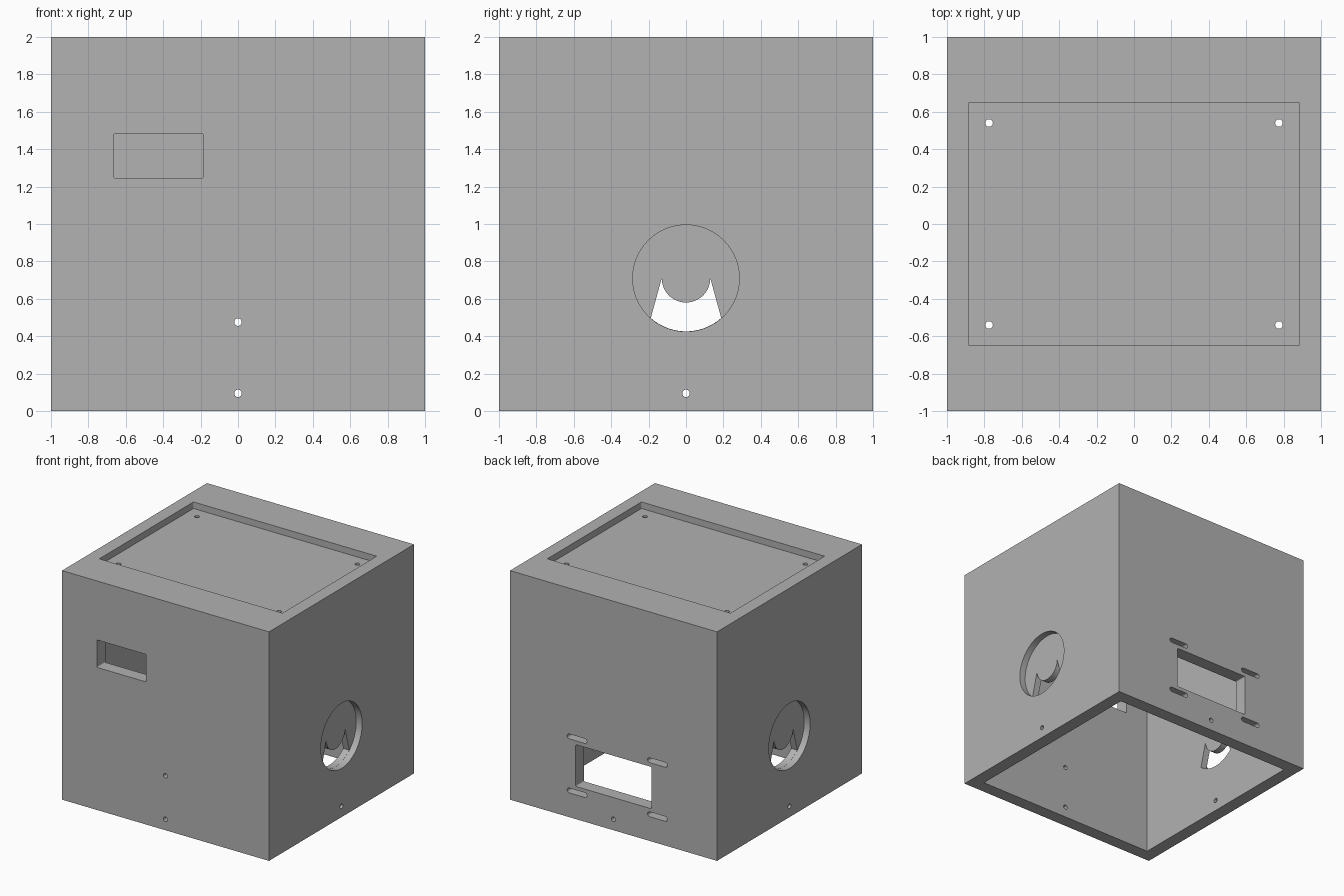
import bpy, bmesh
from math import cos, sin, radians, pi
from mathutils import Vector

cube = bpy.data.objects.get("Cube")
if cube:
    bpy.data.objects.remove(cube, do_unlink=True)

WALL, POCKET, OUT = 0.115, 0.057, 1.1
INNER = 1 - WALL

grey = bpy.data.materials.new("plain_grey")
grey.use_nodes = True
colour = (0.445, 0.445, 0.445, 1)
grey.diffuse_color = colour
grey.node_tree.nodes["Principled BSDF"].inputs["Base Color"].default_value = colour


def arc(cu, cv, r, start, end, n):
    angles = [radians(start + (end - start) * i / n) for i in range(n + 1)]
    return [(cu + r * cos(a), cv + r * sin(a)) for a in angles]


def circle(cu, cv, r, n=32):
    return arc(cu, cv, r, 0, 360, n)[:-1]


def rounded_rect(cu, cv, w, h, r=0.008):
    pts = []
    for k, (su, sv) in enumerate([(1, 1), (-1, 1), (-1, -1), (1, -1)]):
        pts += arc(cu + su * (w / 2 - r), cv + sv * (h / 2 - r), r, 90 * k, 90 * k + 90, 6)
    return pts


def prism(name, axis, profile, a, b):
    """Extrude a flat profile along x, y or z, from a to b."""
    place = {"x": lambda u, v, d: (d, u, v),
             "y": lambda u, v, d: (u, d, v),
             "z": lambda u, v, d: (u, v, d)}[axis]
    bm = bmesh.new()
    base = bm.faces.new([bm.verts.new(place(u, v, a)) for u, v in profile])
    top = bmesh.ops.extrude_face_region(bm, geom=[base])["geom"]
    bmesh.ops.translate(bm, vec=Vector(place(0, 0, b - a)),
                        verts=[g for g in top if isinstance(g, bmesh.types.BMVert)])
    bmesh.ops.recalc_face_normals(bm, faces=bm.faces)
    mesh = bpy.data.meshes.new(name)
    bm.to_mesh(mesh)
    bm.free()
    mesh.materials.append(grey)
    obj = bpy.data.objects.new(name, mesh)
    bpy.context.collection.objects.link(obj)
    return obj


def square(s):
    return [(-s, -s), (s, -s), (s, s), (-s, s)]


housing = prism("box_housing", "z", square(1), 0, 2)


def cut(name, axis, profile, a, b):
    cutter = prism(name, axis, profile, a, b)
    mod = housing.modifiers.new(name, "BOOLEAN")
    mod.operation = "DIFFERENCE"
    mod.solver = "EXACT"
    mod.object = cutter
    bpy.context.view_layer.objects.active = housing
    bpy.ops.object.modifier_apply(modifier=mod.name)
    bpy.data.objects.remove(cutter, do_unlink=True)


# Hollow inside, open at the bottom
cut("cavity", "z", square(INNER), -0.1, 2 - WALL)

# Shallow lid recess with four corner holes
cut("lid_recess", "z", rounded_rect(0, 0, 1.77, 1.3), 2 - POCKET, 2.1)
for x in (-0.775, 0.775):
    for y in (-0.54, 0.54):
        cut("lid_hole", "z", circle(x, y, 0.02), 1.8, 2.1)

# Front window and screw holes
cut("front_window", "y", rounded_rect(-0.425, 1.365, 0.475, 0.24), -OUT, -0.8)
for z in (0.095, 0.475):
    cut("front_hole", "y", circle(0, z, 0.02), -OUT, -0.8)

# Back socket opening, mounting slots and screw hole
cut("back_opening", "y", rounded_rect(0, 0.468, 0.73, 0.365), 0.8, OUT)
for x in (0.353, -0.424):
    for z in (0.233, 0.705):
        cut("back_slot", "y", rounded_rect(x, z, 0.19, 0.042, 0.02), 0.8, OUT)
cut("back_hole", "y", circle(0, 0.095, 0.02), 0.8, OUT)

# Round side pockets, each with a curved notch through its floor
HUB = 0.71
notch = arc(0, HUB, 0.284, 228.5, 311.5, 24) + arc(0, HUB, 0.13, 360, 180, 24)
for s in (-1, 1):
    cut("side_pocket", "x", circle(0, HUB, 0.285, 72), s * (1 - POCKET), s * OUT)
    cut("side_notch", "x", notch, s * 0.8, s * 0.96)
    cut("side_hole", "x", circle(0, 0.095, 0.02), s * 0.8, s * OUT)

# Smooth the round walls, keep the edges sharp
bpy.ops.object.select_all(action="DESELECT")
housing.select_set(True)
bpy.context.view_layer.objects.active = housing
bpy.ops.object.shade_smooth_by_angle(angle=radians(30))
